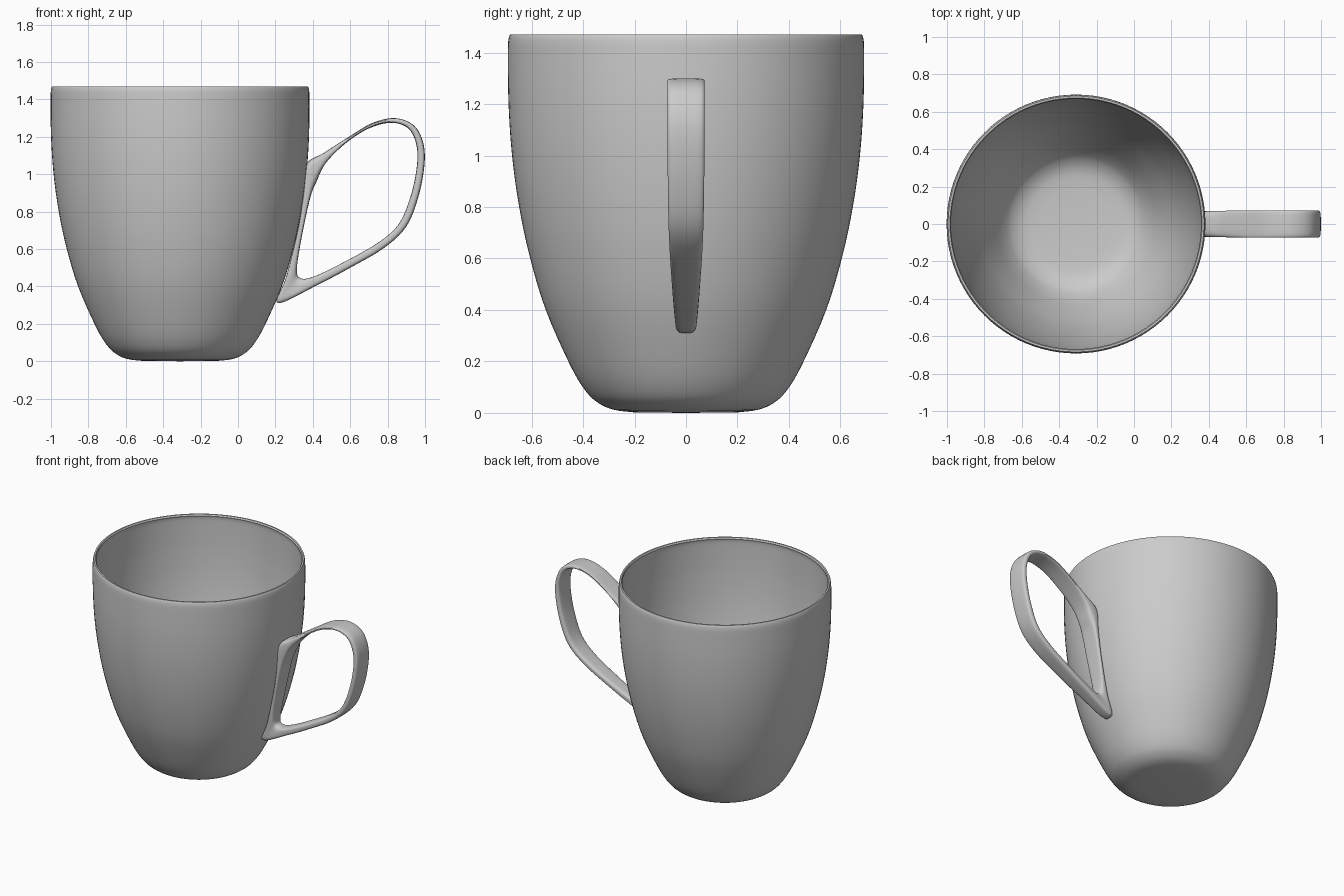
import bpy, bmesh
from math import sin, cos, pi, copysign
from mathutils import Vector

if "Cube" in bpy.data.objects:
    bpy.data.objects.remove(bpy.data.objects["Cube"])

CX = -0.31  # mug axis


def spline(pts, n, closed=False):
    """Catmull-Rom through tuples of any length."""
    m = len(pts)
    get = (lambda i: Vector(pts[i % m])) if closed else (lambda i: Vector(pts[max(0, min(m - 1, i))]))
    out = []
    for i in range(m if closed else m - 1):
        a, b, c, d = (get(i + k) for k in (-1, 0, 1, 2))
        for k in range(n):
            t = k / n
            out.append(b + (c - a) * (t / 2) + (a * 2 - b * 5 + c * 4 - d) * (t * t / 2)
                       + (b * 3 - a - c * 3 + d) * (t ** 3 / 2))
    if not closed:
        out.append(get(m - 1))
    return out


def finish(name, bm, angle):
    bmesh.ops.recalc_face_normals(bm, faces=bm.faces)
    me = bpy.data.meshes.new(name)
    bm.to_mesh(me)
    bm.free()
    ob = bpy.data.objects.new(name, me)
    bpy.context.collection.objects.link(ob)
    bpy.ops.object.select_all(action='DESELECT')
    ob.select_set(True)
    bpy.context.view_layer.objects.active = ob
    bpy.ops.object.shade_smooth_by_angle(angle=angle)
    return ob


# Mug body: outer profile (radius, height), then an inward offset for the inside
outer = spline([(0.20, 0.002), (0.28, 0.012), (0.34, 0.038), (0.39, 0.085), (0.45, 0.185),
                (0.545, 0.40), (0.608, 0.61), (0.65, 0.81), (0.677, 1.01), (0.690, 1.21),
                (0.692, 1.40), (0.690, 1.45), (0.684, 1.47)], 4)
inner = []
for i, p in enumerate(outer):
    t = (outer[min(i + 1, len(outer) - 1)] - outer[max(i - 1, 0)]).normalized()
    inner.append(p + Vector((-t.y, t.x)) * 0.018)
inner[-1] = Vector((0.674, 1.47))
profile = [Vector((0, 0))] + outer + inner[::-1] + [Vector((0, 0.018))]

bm = bmesh.new()
verts = [bm.verts.new((p.x, 0, p.y)) for p in profile]
edges = [bm.edges.new(e) for e in zip(verts, verts[1:])]
bmesh.ops.spin(bm, geom=verts + edges, cent=(0, 0, 0), axis=(0, 0, 1), angle=2 * pi, steps=96)
bmesh.ops.remove_doubles(bm, verts=bm.verts, dist=1e-5)
body = finish("mug_body", bm, 0.7)
body.location.x = CX

# Handle: closed band; stations are outer x,z, inner x,z, half width
stations = [
    (0.362, 1.05, 0.42, 0.96, 0.070), (0.46, 1.115, 0.47, 1.06, 0.071),
    (0.60, 1.205, 0.575, 1.165, 0.072), (0.72, 1.275, 0.70, 1.245, 0.072),
    (0.84, 1.30, 0.82, 1.275, 0.072), (0.94, 1.262, 0.91, 1.245, 0.072),
    (0.99, 1.17, 0.953, 1.16, 0.072), (0.997, 1.05, 0.957, 1.05, 0.072),
    (0.965, 0.88, 0.925, 0.89, 0.071), (0.90, 0.72, 0.86, 0.735, 0.068),
    (0.78, 0.605, 0.75, 0.635, 0.063), (0.60, 0.50, 0.575, 0.535, 0.056),
    (0.42, 0.405, 0.41, 0.455, 0.049), (0.212, 0.31, 0.335, 0.445, 0.042),
    (0.257, 0.45, 0.315, 0.50, 0.050), (0.319, 0.70, 0.348, 0.70, 0.062),
    (0.347, 0.88, 0.388, 0.88, 0.068)]
SEG = 20
bm = bmesh.new()
rings = []
for s in spline(stations, 5, closed=True):
    o, i, w = Vector((s[0], 0, s[1])), Vector((s[2], 0, s[3])), s[4]
    ring = []
    for k in range(SEG):
        a = 2 * pi * (k + 0.5) / SEG
        u, v = (copysign(abs(f) ** 0.5, f) for f in (cos(a), sin(a)))
        p = (o + i) / 2 + (o - i) / 2 * u
        ring.append(bm.verts.new((p.x, w * v, p.z)))
    rings.append(ring)
for r, q in zip(rings, rings[1:] + rings[:1]):
    for k in range(SEG):
        j = (k + 1) % SEG
        bm.faces.new((r[k], r[j], q[j], q[k]))
finish("handle", bm, 0.8)
